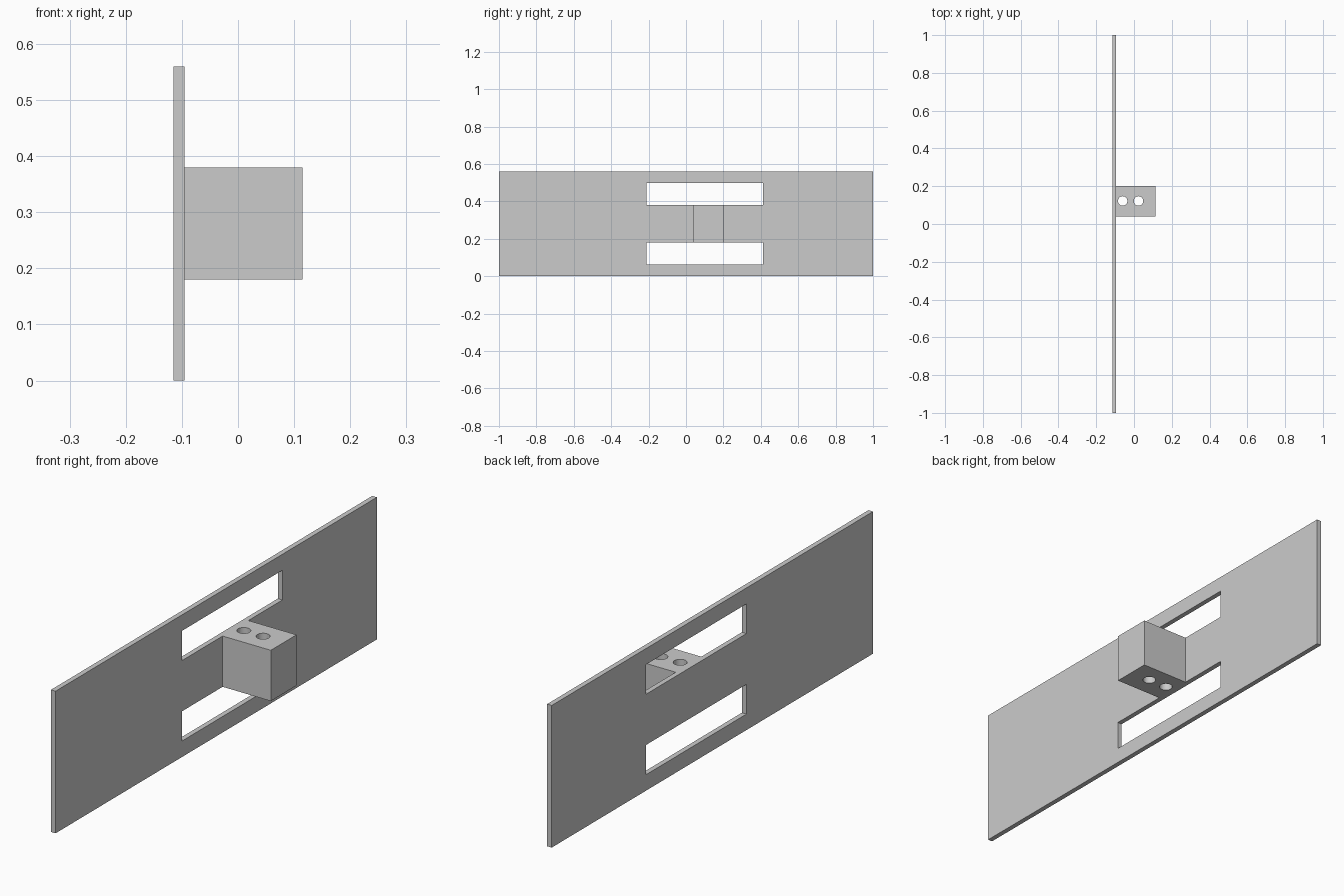
import bpy

cube = bpy.data.objects.get("Cube")
if cube:
    bpy.data.objects.remove(cube, do_unlink=True)

grey = bpy.data.materials.new("plain grey")
grey.use_nodes = True
colour = (0.6, 0.6, 0.6, 1)
grey.diffuse_color = colour
grey.node_tree.nodes["Principled BSDF"].inputs["Base Color"].default_value = colour


def box(name, low, high):
    """Axis-aligned box between two corners."""
    centre = [(a + b) / 2 for a, b in zip(low, high)]
    bpy.ops.mesh.primitive_cube_add(size=1, location=centre)
    obj = bpy.context.object
    obj.name = name
    obj.scale = [b - a for a, b in zip(low, high)]
    bpy.ops.object.transform_apply(location=False, rotation=False, scale=True)
    obj.data.materials.append(grey)
    return obj


def cut(target, cutter):
    """Subtract the cutter, then remove it."""
    mod = target.modifiers.new("cut", 'BOOLEAN')
    mod.operation = 'DIFFERENCE'
    mod.solver = 'EXACT'
    mod.object = cutter
    bpy.context.view_layer.objects.active = target
    bpy.ops.object.modifier_apply(modifier=mod.name)
    bpy.data.objects.remove(cutter, do_unlink=True)


# Tall thin plate with two long slots
plate = box("plate", (-0.115, -1, 0), (-0.095, 1, 0.56))
for bottom, top in ((0.063, 0.18), (0.38, 0.497)):
    cut(plate, box("slot_cutter", (-0.2, -0.212, bottom), (0, 0.412, top)))

# Block between the slots, with two vertical through holes
block = box("block", (-0.095, 0.04, 0.18), (0.115, 0.2, 0.38))
for x in (-0.06, 0.024):
    bpy.ops.mesh.primitive_cylinder_add(vertices=48, radius=0.025, depth=1,
                                        location=(x, 0.122, 0.28))
    drill = bpy.context.object
    drill.data.materials.append(grey)
    cut(block, drill)

# Round hole walls, sharp edges
bpy.ops.object.select_all(action='DESELECT')
block.select_set(True)
bpy.context.view_layer.objects.active = block
bpy.ops.object.shade_smooth_by_angle()
